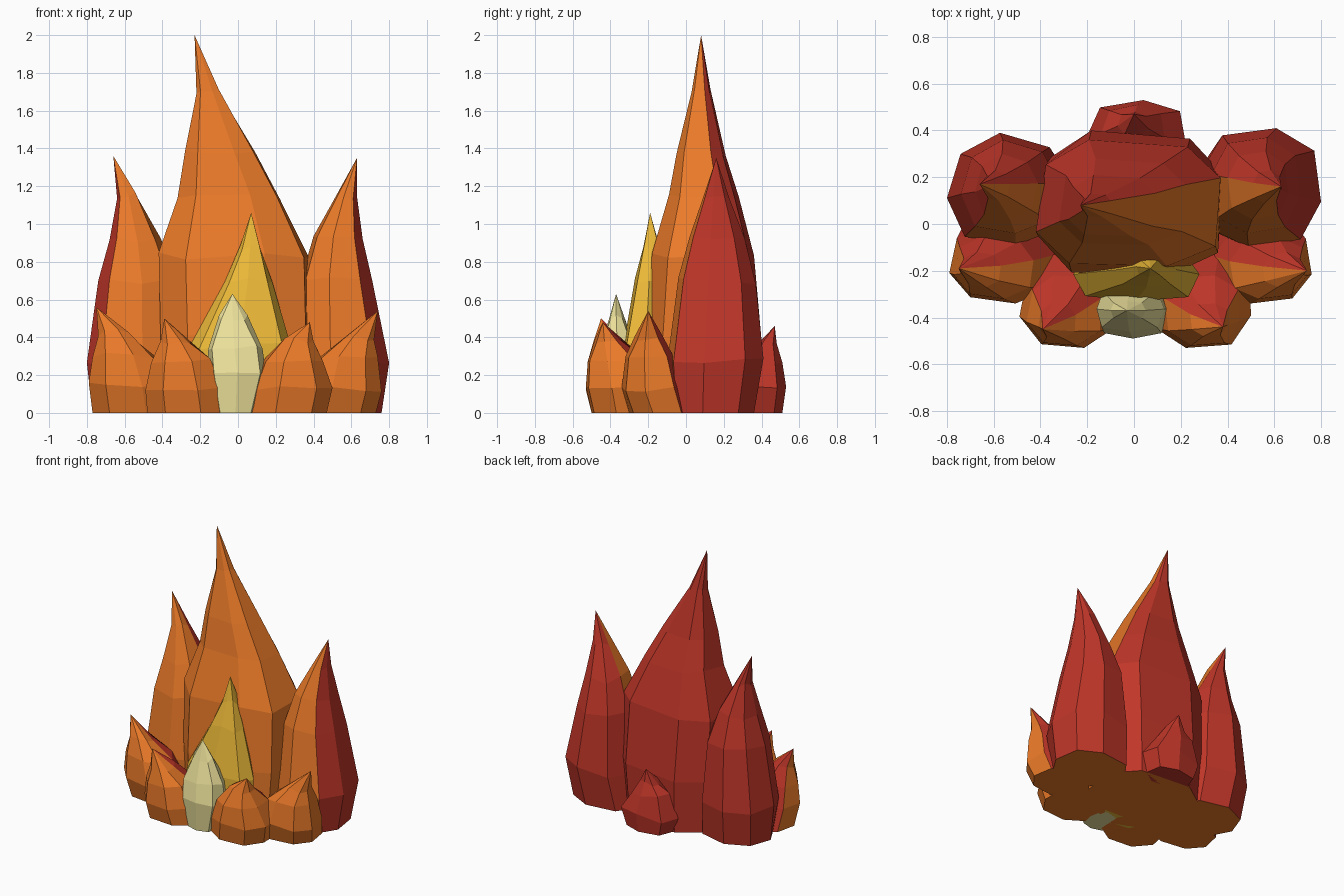
import bpy, bmesh, random
from math import sin, cos, pi, copysign, radians
from mathutils import Vector

random.seed(7)


def material(name, color):
    m = bpy.data.materials.new(name)
    m.diffuse_color = (*color, 1)
    return m


ORANGE = material("orange", (0.83, 0.195, 0.022))
RED = material("red", (0.53, 0.037, 0.022))
YELLOW = material("yellow", (0.85, 0.49, 0.04))
CREAM = material("cream", (0.85, 0.76, 0.33))


def section(sides, box, turn):
    """Slightly irregular rounded polygon, scaled to fill the -1..1 square."""
    pts = []
    for i in range(sides):
        a = 2 * pi * i / sides + radians(turn)
        w = random.uniform(0.95, 1.04)
        pts.append([copysign(abs(t) ** box, t) * w for t in (cos(a), sin(a))])
    for k in (0, 1):
        lo, hi = min(p[k] for p in pts), max(p[k] for p in pts)
        for p in pts:
            p[k] = 2 * (p[k] - lo) / (hi - lo) - 1
    return pts


def flame(name, tip, rings, front=ORANGE, back=RED, split=(0, 1), limit=0.1,
          sides=8, box=0.85, turn=0):
    """Faceted tongue lofted through rings (z, left, right, front y, back y) to a tip;
    strips looking along the split direction get the back colour."""
    bm = bmesh.new()
    pts = section(sides, box, turn)
    loops = [[bm.verts.new(((x0 + x1) / 2 + (x1 - x0) / 2 * u,
                            (y0 + y1) / 2 + (y1 - y0) / 2 * v, z)) for u, v in pts]
             for z, x0, x1, y0, y1 in rings]
    # uneven ring heights between base and tip
    for loop in loops[1:]:
        for v in loop:
            v.co.z += random.uniform(-0.02, 0.02)
    bm.faces.new(loops[0][::-1])
    top = bm.verts.new(tip)
    d = Vector((*split, 0)).normalized()
    for i in range(sides):
        j = (i + 1) % sides
        strip = [bm.faces.new((a[i], a[j], b[j], b[i])) for a, b in zip(loops, loops[1:])]
        strip.append(bm.faces.new((loops[-1][i], loops[-1][j], top)))
        n = Vector((pts[j][1] - pts[i][1], pts[i][0] - pts[j][0], 0)).normalized()
        for f in strip:
            f.material_index = int(n.dot(d) > limit)
    me = bpy.data.meshes.new(name)
    bm.to_mesh(me)
    bm.free()
    me.materials.append(front)
    me.materials.append(back)
    ob = bpy.data.objects.new(name, me)
    bpy.context.collection.objects.link(ob)
    return ob


# tall central flame
flame("main_flame", (-0.23, 0.08, 2.0), [
    (0, -0.38, 0.35, -0.22, 0.38),
    (0.4, -0.41, 0.38, -0.22, 0.40),
    (0.83, -0.42, 0.37, -0.18, 0.36),
    (1.15, -0.32, 0.22, -0.09, 0.28),
    (1.38, -0.28, 0.09, -0.05, 0.21),
    (1.7, -0.22, -0.10, 0.03, 0.13)], box=0.65, turn=15)

# medium flames either side
flame("left_flame", (-0.66, 0.17, 1.36), [
    (0, -0.77, -0.25, -0.06, 0.34),
    (0.25, -0.80, -0.27, -0.09, 0.39),
    (0.7, -0.74, -0.32, -0.04, 0.36),
    (0.92, -0.68, -0.41, 0.02, 0.30),
    (1.15, -0.64, -0.53, 0.10, 0.23)], split=(-0.6, 0.8), limit=-0.3, turn=5)
flame("right_flame", (0.63, 0.16, 1.35), [
    (0, 0.25, 0.76, -0.08, 0.36),
    (0.27, 0.28, 0.80, -0.10, 0.41),
    (0.7, 0.33, 0.71, -0.04, 0.37),
    (0.92, 0.40, 0.66, 0.02, 0.31),
    (1.15, 0.51, 0.63, 0.09, 0.23)], split=(0.6, 0.8), limit=-0.3, turn=-10)

# bright inner flames
flame("yellow_flame", (0.07, -0.19, 1.06), [
    (0, -0.26, 0.26, -0.33, -0.10),
    (0.35, -0.26, 0.28, -0.33, -0.10),
    (0.7, -0.07, 0.18, -0.27, -0.12),
    (0.88, 0.01, 0.12, -0.225, -0.14)], YELLOW, YELLOW, box=0.7)
flame("cream_flame", (-0.03, -0.37, 0.63), [
    (0, -0.11, 0.09, -0.47, -0.22),
    (0.2, -0.15, 0.15, -0.49, -0.24),
    (0.35, -0.16, 0.13, -0.46, -0.27),
    (0.5, -0.10, 0.05, -0.41, -0.33)], CREAM, CREAM, box=0.65)

# small flames along the front, reaching back into the tall ones
flame("outer_left_small_flame", (-0.75, -0.19, 0.56), [
    (0, -0.77, -0.32, -0.30, 0.04),
    (0.15, -0.79, -0.34, -0.34, 0.0),
    (0.3, -0.77, -0.43, -0.32, -0.05),
    (0.42, -0.74, -0.57, -0.27, -0.12)], split=(0.2, 1), limit=0.4, turn=10)
flame("inner_left_small_flame", (-0.39, -0.45, 0.50), [
    (0, -0.48, -0.06, -0.50, -0.12),
    (0.13, -0.49, -0.08, -0.53, -0.13),
    (0.27, -0.46, -0.14, -0.52, -0.22),
    (0.38, -0.41, -0.25, -0.49, -0.34)], split=(-0.1, 1), limit=0.3, turn=15)
flame("inner_right_small_flame", (0.38, -0.44, 0.48), [
    (0, 0.05, 0.47, -0.50, -0.12),
    (0.13, 0.07, 0.50, -0.53, -0.13),
    (0.27, 0.13, 0.45, -0.52, -0.22),
    (0.38, 0.24, 0.40, -0.48, -0.34)], split=(0.1, 1), limit=0.3, turn=-15)
flame("outer_right_small_flame", (0.74, -0.20, 0.54), [
    (0, 0.32, 0.73, -0.30, 0.04),
    (0.13, 0.34, 0.76, -0.34, 0.0),
    (0.28, 0.41, 0.74, -0.32, -0.05),
    (0.4, 0.55, 0.72, -0.27, -0.12)], split=(-0.2, 1), limit=0.4, turn=-10)

# small flame at the back
flame("back_small_flame", (0.0, 0.47, 0.46), [
    (0, -0.16, 0.18, 0.28, 0.51),
    (0.12, -0.20, 0.22, 0.28, 0.53),
    (0.27, -0.14, 0.13, 0.31, 0.51),
    (0.36, -0.07, 0.06, 0.38, 0.48)], RED, RED, sides=7, turn=-18)
